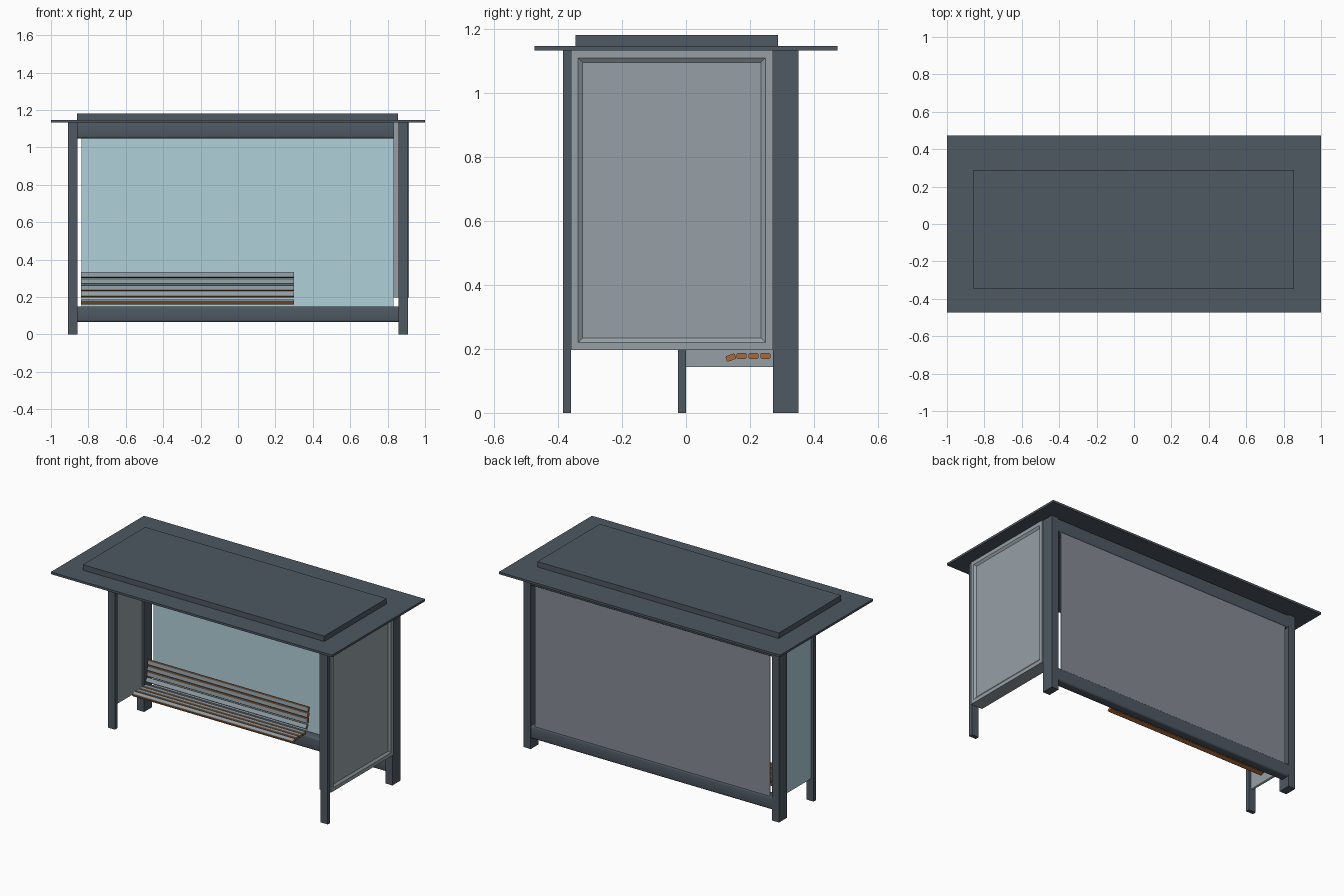
import bpy
import bmesh
from math import radians
from mathutils import Matrix, Vector

cube = bpy.data.objects.get("Cube")
if cube:
    bpy.data.objects.remove(cube, do_unlink=True)


def material(name, r, g, b):
    """Flat material from 0-255 display values."""
    lin = [((c / 255 + 0.055) / 1.055) ** 2.4 for c in (r, g, b)]
    mat = bpy.data.materials.new(name)
    mat.use_nodes = True
    mat.diffuse_color = (*lin, 1)
    bsdf = next(n for n in mat.node_tree.nodes if n.type == 'BSDF_PRINCIPLED')
    bsdf.inputs["Base Color"].default_value = (*lin, 1)
    return mat


metal = material("dark slate metal", 78, 88, 98)
glass = material("pale blue glass", 176, 208, 216)
wall_grey = material("wall back grey", 134, 140, 149)
panel_grey = material("panel grey", 150, 160, 166)
wood = material("orange brown wood", 168, 106, 56)
slat_grey = material("weathered slat grey", 142, 157, 165)


def finish(bm, name, mats):
    mesh = bpy.data.meshes.new(name)
    bm.normal_update()
    bm.to_mesh(mesh)
    bm.free()
    obj = bpy.data.objects.new(name, mesh)
    bpy.context.scene.collection.objects.link(obj)
    for mat in mats:
        mesh.materials.append(mat)
    return obj


def box_mesh(x, y, z):
    """Box spanning three (low, high) ranges."""
    bm = bmesh.new()
    bmesh.ops.create_cube(bm, size=1)
    for v in bm.verts:
        v.co = Vector([(a + b) / 2 + c * (b - a) for c, (a, b) in zip(v.co, (x, y, z))])
    bm.normal_update()
    return bm


def round_long_edges(bm, radius, segments):
    """Bevel only the edges running along x, leaving the ends square."""
    edges = [e for e in bm.edges if abs(e.verts[0].co.x - e.verts[1].co.x) > 0.1]
    bmesh.ops.bevel(bm, geom=edges, offset=radius, segments=segments,
                    profile=0.5, affect='EDGES')
    bm.normal_update()


def box(name, x, y, z):
    return finish(box_mesh(x, y, z), name, [metal])


def two_sided(name, x, y, z, mat, other, direction):
    """Thin sheet whose faces along one direction take the second colour."""
    bm = box_mesh(x, y, z)
    for f in bm.faces:
        f.material_index = int(f.normal.dot(Vector(direction)) > 0.5)
    return finish(bm, name, [mat, other])


# Roof: thin overhanging plate with a raised cap
ROOF = 1.133
box("roof_plate", (-1, 1), (-0.473, 0.473), (ROOF, 1.147))
box("roof_cap", (-0.862, 0.855), (-0.345, 0.288), (1.145, 1.182))

# Posts: deep at the back, thin at the front; the right front one is set back
for side, sx, front in (("right", -1, -0.025), ("left", 1, -0.385)):
    x = sorted((sx * 0.858, sx * 0.908))
    box(side + "_back_post", x, (0.272, 0.352), (0, ROOF))
    box(side + "_front_post", x, (front, front + 0.025), (0, ROOF))

# Rounded rails between the back posts
for name, z in (("top_rail", (1.048, ROOF)), ("bottom_rail", (0.066, 0.15))):
    bm = box_mesh((-0.86, 0.86), (0.288, 0.35), z)
    round_long_edges(bm, 0.012, 3)
    rail = finish(bm, name, [metal])
    for p in rail.data.polygons:
        p.use_smooth = abs(p.normal.x) < 0.5

# Back wall: thin glazed sheet near the rear of the rails
two_sided("back_wall", (-0.838, 0.832), (0.339, 0.345), (0.14, 1.06),
          glass, wall_grey, (0, 1, 0))

# Short side screen, glass outside and grey inside
two_sided("side_screen", (-0.89, -0.875), (0, 0.272), (0.143, ROOF),
          glass, panel_grey, (1, 0, 0))

# Framed display panel on the long side, recessed on both faces
bm = box_mesh((0.832, 0.914), (-0.36, 0.272), (0.197, ROOF))
for f in [f for f in bm.faces if abs(f.normal.x) > 0.5]:
    bmesh.ops.inset_region(bm, faces=[f], thickness=0.023, use_even_offset=True)
    bmesh.ops.inset_region(bm, faces=[f], thickness=0.014, depth=-0.01,
                           use_even_offset=True)
finish(bm, "display_panel", [panel_grey])


# Bench: timber slats with weathered faces
def slat(name, y, z, tilt):
    """Slat centred on y, z; tilt turns its wide face from up towards the front."""
    bm = box_mesh((-0.57, 0.57), (-0.0155, 0.0155), (-0.009, 0.009))
    round_long_edges(bm, 0.003, 1)
    for f in bm.faces:
        f.material_index = int(f.normal.z > 0.95)
    bm.transform(Matrix.Translation((-0.27, y, z)) @ Matrix.Rotation(radians(tilt), 4, 'X'))
    return finish(bm, name, [wood, slat_grey])


slat("seat_slat_front", 0.14, 0.173, 20)
for i in range(3):
    slat(f"seat_slat_{i + 1}", 0.174 + i * 0.037, 0.178, 0)
slat("bench_curve_slat", 0.274, 0.213, 60)
for i in range(3):
    slat(f"backrest_slat_{i + 1}", 0.283 + i * 0.004, 0.248 + i * 0.0355, 82)
